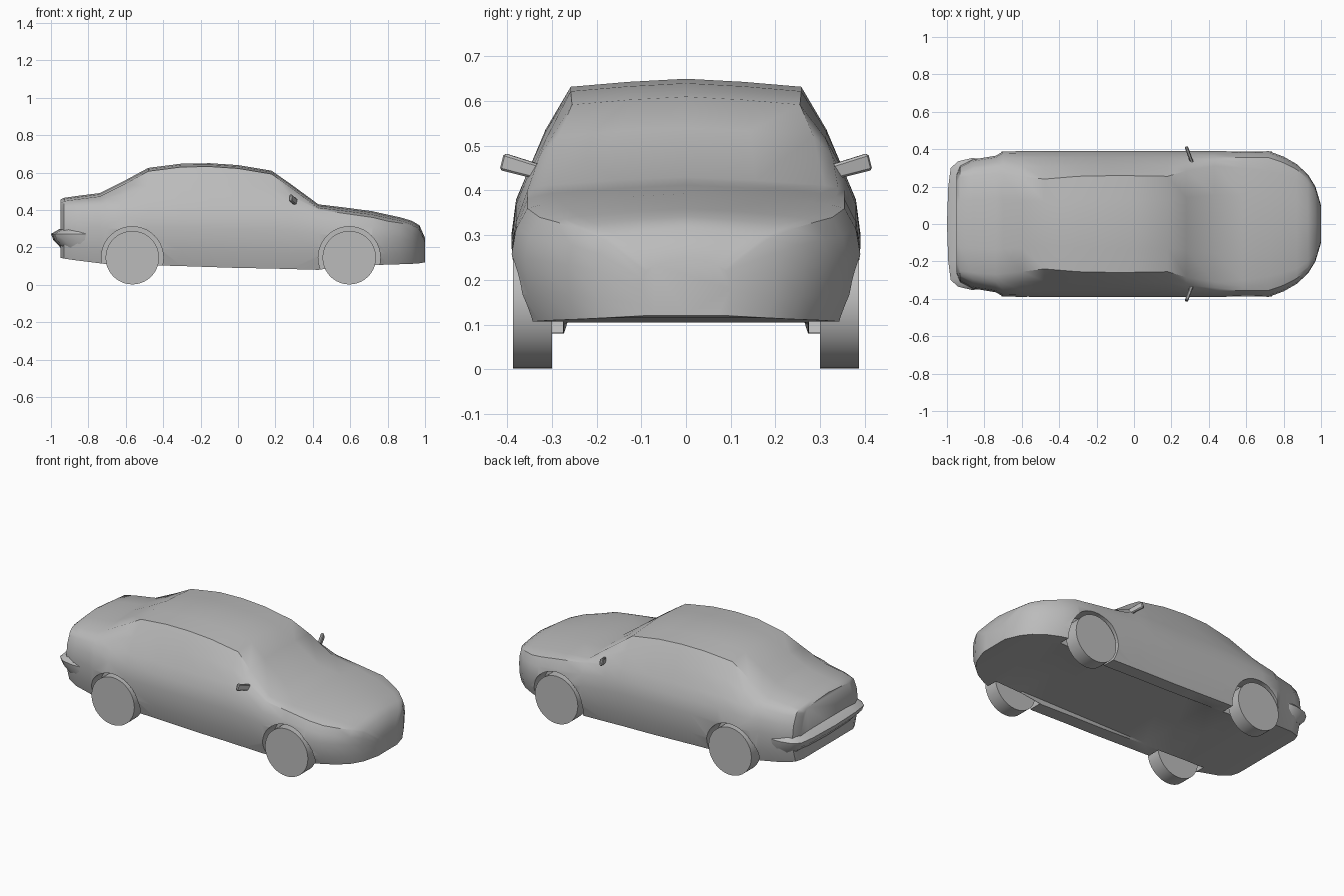
import bpy
import bmesh
import math
from mathutils import Matrix, Vector

default_cube = bpy.data.objects.get("Cube")
if default_cube:
    bpy.data.objects.remove(default_cube, do_unlink=True)

GREY = 0.5
grey = bpy.data.materials.new("plain_grey")
grey.use_nodes = True
grey.diffuse_color = (GREY, GREY, GREY, 1)
grey.node_tree.nodes["Principled BSDF"].inputs["Base Color"].default_value = (GREY, GREY, GREY, 1)


def make_object(name, bm, sharp_angle=35):
    """Turn a bmesh into a shaded, coloured object."""
    bmesh.ops.recalc_face_normals(bm, faces=bm.faces)
    mesh = bpy.data.meshes.new(name)
    bm.to_mesh(mesh)
    bm.free()
    mesh.materials.append(grey)
    obj = bpy.data.objects.new(name, mesh)
    bpy.context.collection.objects.link(obj)
    smooth(obj, sharp_angle)
    return obj


def smooth(obj, sharp_angle):
    bpy.ops.object.select_all(action="DESELECT")
    obj.select_set(True)
    bpy.context.view_layer.objects.active = obj
    bpy.ops.object.shade_smooth_by_angle(angle=math.radians(sharp_angle))


def loft(rings):
    """Skin a row of closed rings and cap both ends."""
    bm = bmesh.new()
    rows = [[bm.verts.new(point) for point in ring] for ring in rings]
    count = len(rows[0])
    for a, b in zip(rows, rows[1:]):
        for i in range(count):
            j = (i + 1) % count
            bm.faces.new((a[i], a[j], b[j], b[i]))
    bm.faces.new(rows[0])
    bm.faces.new(rows[-1])
    return bm


def add_cylinder(bm, x, y_inner, y_outer, z, radius, sides):
    """Cylinder lying along the axle direction."""
    middle = Matrix.Translation((x, (y_inner + y_outer) / 2, z))
    bmesh.ops.create_cone(bm, cap_ends=True, segments=sides, radius1=radius,
                          radius2=radius, depth=abs(y_outer - y_inner),
                          matrix=middle @ Matrix.Rotation(math.pi / 2, 4, "X"))


# Body stations: x, sill height, half width, beltline, roof half width, centre top
STATIONS = [
    (-.95, .145, .26, .40, .20, .455),
    (-.93, .14, .31, .41, .25, .465),
    (-.86, .13, .345, .42, .26, .475),
    (-.74, .115, .365, .43, .27, .49),
    (-.7, .11, .387, .43, .265, .51),
    (-.6, .11, .39, .43, .255, .56),
    (-.48, .105, .39, .44, .24, .625),
    (-.3, .1, .39, .44, .255, .648),
    (-.15, .095, .39, .44, .258, .65),
    (0, .09, .39, .44, .258, .64),
    (.18, .087, .39, .44, .255, .61),
    (.28, .084, .39, .43, .285, .54),
    (.43, .08, .39, .4, .31, .43),
    (.58, .1, .39, .38, .3, .412),
    (.72, .105, .39, .36, .28, .393),
    (.8, .108, .36, .34, .26, .375),
    (.87, .11, .32, .33, .24, .36),
    (.93, .112, .265, .315, .2, .342),
    (.97, .115, .2, .29, .15, .318),
    (1, .12, .1, .22, .07, .25),
]


def body_ring(x, sill, wide, belt, roof, top):
    floor = max(sill, .105)
    edge = top - .018
    rise = belt - sill
    half = [
        (0, floor),
        (wide * .68, floor),
        (wide * .7, sill),
        (wide * .91, sill),
        (wide * .975, sill + rise * .25),
        (wide, sill + rise * .6),
        (wide * .975, sill + rise * .82),
        (wide * .91, belt),
        ((wide * .91 + roof) / 2 + .008, (belt + edge) / 2),
        (roof, edge),
        (roof / 2, top - .007),
        (0, top),
    ]
    mirrored = [(-y, z) for y, z in half[-2:0:-1]]
    return [Vector((x, y, z)) for y, z in half + mirrored]


body = make_object("body_shell", loft([body_ring(*s) for s in STATIONS]))

# Wheel arches cut out of the body
AXLES = {"rear": -.565, "front": .595}
SIDES = {"left": 1, "right": -1}
HUB = .145
bm = bmesh.new()
for axle in AXLES.values():
    for side in SIDES.values():
        add_cylinder(bm, axle, side * .275, side * .5, HUB, .166, 40)
cutter = make_object("arch_cutter", bm)
cutter.hide_render = True
cut = body.modifiers.new("wheel_arches", "BOOLEAN")
cut.operation = "DIFFERENCE"
cut.solver = "EXACT"
cut.object = cutter
bpy.context.view_layer.objects.active = body
bpy.ops.object.modifier_apply(modifier=cut.name)
bpy.data.objects.remove(cutter, do_unlink=True)
smooth(body, 35)

# Wheels
for end, axle in AXLES.items():
    for hand, side in SIDES.items():
        bm = bmesh.new()
        add_cylinder(bm, axle, side * .3, side * .387, HUB, .143, 40)
        make_object(f"{end}_{hand}_wheel", bm)

# Rear bumper wrapping around the tail
corner = [(-.8, .35), (-.87, .352), (-.94, .335), (-.98, .3), (-.993, .2), (-1, 0)]
path = corner + [(x, -y) for x, y in corner[-2::-1]]
profile = [(.86, .3), (.91, .298), (1, .272), (.975, .24), (.9, .2), (.86, .2)]
rings = []
for x, y in path:
    rings.append([Vector((-.5 + (x + .5) * s, y * (.5 + s / 2), z)) for s, z in profile])
make_object("rear_bumper", loft(rings))

# Door mirrors
for hand, side in SIDES.items():
    bm = bmesh.new()
    bmesh.ops.create_cube(bm, size=1)
    bmesh.ops.scale(bm, verts=bm.verts, vec=(.018, .09, .034))
    outer = [v for v in bm.verts if v.co.y * side > 0]
    bmesh.ops.scale(bm, verts=outer, vec=(1, 1, 1.15))
    turn = Matrix.Rotation(side * .35, 4, "Z") @ Matrix.Rotation(side * .26, 4, "X")
    bmesh.ops.transform(bm, verts=bm.verts, matrix=Matrix.Translation((.295, side * .37, .453)) @ turn)
    bmesh.ops.bevel(bm, geom=bm.edges[:], offset=.005, segments=1, affect="EDGES")
    make_object(f"{hand}_mirror", bm)
